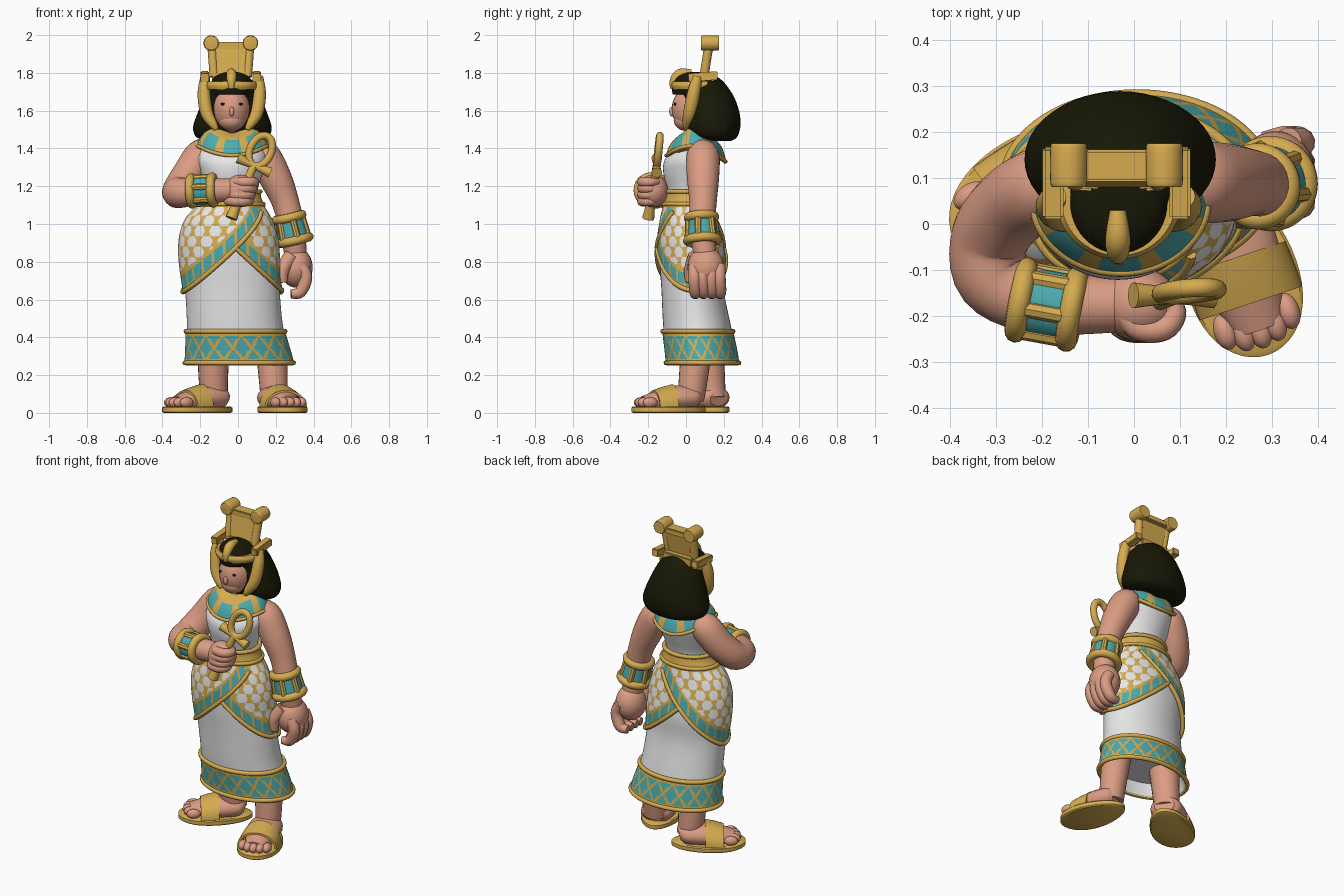
import bpy, bmesh
from math import sin, cos, pi, radians
from mathutils import Vector, Matrix

if "Cube" in bpy.data.objects:
    bpy.data.objects.remove(bpy.data.objects["Cube"])


def material(name, rgb):
    m = bpy.data.materials.new(name)
    m.use_nodes = True
    m.diffuse_color = (*rgb, 1)
    bsdf = m.node_tree.nodes["Principled BSDF"]
    bsdf.inputs["Base Color"].default_value = (*rgb, 1)
    bsdf.inputs["Roughness"].default_value = 0.7
    return m


GOLD = material("gold", (.67, .41, .08))
SKIN = material("skin", (.71, .335, .23))
WHITE = material("white cloth", (.87, .87, .87))
TEAL = material("teal enamel", (.07, .41, .43))
BLACK = material("black hair", (.009, .009, .002))


# ---- helpers ----
def finish(name, bm, mats):
    bmesh.ops.recalc_face_normals(bm, faces=bm.faces)
    me = bpy.data.meshes.new(name)
    bm.to_mesh(me)
    bm.free()
    for m in mats:
        me.materials.append(m)
    me.shade_smooth()
    me.set_sharp_from_angle(angle=radians(40))
    ob = bpy.data.objects.new(name, me)
    bpy.context.scene.collection.objects.link(ob)
    return ob


def grid(name, rings, mats, rule=None, loop=False, caps=True):
    """Skin a list of closed rings; rule(theta, z, t) picks the material."""
    bm = bmesh.new()
    vs = [[bm.verts.new(p) for p in r] for r in rings]
    n, rows = len(rings[0]), len(rings)
    for i in range(rows if loop else rows - 1):
        a, b = vs[i], vs[(i + 1) % rows]
        for j in range(n):
            k = (j + 1) % n
            f = bm.faces.new((a[j], a[k], b[k], b[j]))
            if rule:
                f.material_index = rule((j + .5) / n * 2 * pi, f.calc_center_median().z, (i + .5) / (rows - 1))
    if caps and not loop:
        bm.faces.new(vs[0])
        bm.faces.new(vs[-1])
    return finish(name, bm, mats)


def at(pts, t, loop=False):
    """Smooth interpolation along a list of tuples."""
    n = len(pts)
    i = int(t) if loop else min(int(t), n - 2)
    f = t - i
    a, b, c, d = [pts[(i + k) % n] if loop else pts[max(0, min(n - 1, i + k))] for k in (-1, 0, 1, 2)]
    return [q + .5 * f * (r - p + f * (2 * p - 5 * q + 4 * r - s + f * (3 * (q - r) + s - p)))
            for p, q, r, s in zip(a, b, c, d)]


def ring(sec, n, grow=0, lift=0):
    """Ellipse; lift raises its sides and drops its back a little."""
    z, cx, cy, rx, ry = sec
    return [Vector((cx + (rx + grow) * cos(a), cy + (ry + grow) * sin(a), z + lift * (cos(a) ** 2 - .25 * sin(a))))
            for a in (2 * pi * j / n for j in range(n))]


def loft(name, secs, mats, rule=None, n=48, sub=5, lift=0):
    steps = (len(secs) - 1) * sub
    return grid(name, [ring(at(secs, i / sub), n, 0, lift) for i in range(steps + 1)], mats, rule)


def tube(name, pts, mat, n=16, sub=5, loop=False):
    """Round tube through (x, y, z, radius) points."""
    count = len(pts) * sub if loop else (len(pts) - 1) * sub + 1
    path = [at(pts, i / sub, loop) for i in range(count)]
    pos = [Vector(p[:3]) for p in path]
    rings, side, last = [], None, None
    for i, p in enumerate(pos):
        nxt = pos[(i + 1) % count] if loop else pos[min(i + 1, count - 1)]
        prv = pos[i - 1] if loop else pos[max(i - 1, 0)]
        tan = (nxt - prv).normalized()
        side = last.rotation_difference(tan) @ side if last else tan.orthogonal().normalized()
        last, other = tan, tan.cross(side)
        rings.append([p + path[i][3] * (side * cos(a) + other * sin(a)) for a in (2 * pi * j / n for j in range(n))])
    return grid(name, rings, [mat], loop=loop)


def ellipsoid(name, loc, size, mat):
    bm = bmesh.new()
    bmesh.ops.create_uvsphere(bm, u_segments=32, v_segments=18, radius=1,
                              matrix=Matrix.Translation(loc) @ Matrix.Diagonal((*size, 1)))
    return finish(name, bm, [mat])


def box(name, loc, size, mat, tilt=0):
    bm = bmesh.new()
    bmesh.ops.create_cube(bm, size=1, matrix=Matrix.Translation(loc) @ Matrix.Rotation(tilt, 4, 'X')
                          @ Matrix.Diagonal((*size, 1)))
    bmesh.ops.bevel(bm, geom=bm.edges[:], offset=.005, segments=2, affect='EDGES')
    return finish(name, bm, [mat])


def bracelet(name, a, b, ra, rb):
    a, b = Vector(a), Vector(b)
    axis = (b - a).normalized()
    u = axis.orthogonal().normalized()
    v = axis.cross(u)
    spoke = lambda k, m: u * cos(2 * pi * k / m) + v * sin(2 * pi * k / m)
    for c, r, tag in ((a, ra, "upper"), (b, rb, "lower")):
        tube(f"{name}_{tag}_ring", [(*(c + r * spoke(k, 16)), .024) for k in range(16)], GOLD, 12, 3, True)
    tube(f"{name}_band", [(*a, ra + .004), (*b, rb + .004)], TEAL, 32)
    for k in range(6):
        tube(f"{name}_divider_{k}", [(*(a + ra * spoke(k, 6)), .018), (*(b + rb * spoke(k, 6)), .018)], GOLD, 8)


# ---- dress, with the hem turned inward ----
BODY = [(.255, .007, .088, .283, .188), (.45, -.015, .06, .255, .18), (.65, -.03, .035, .25, .165),
        (.80, -.045, .03, .255, .17), (.92, -.05, .02, .25, .16), (1.02, -.05, .015, .22, .14),
        (1.12, -.04, .015, .155, .12), (1.18, -.035, .015, .14, .115), (1.27, -.035, .02, .165, .14),
        (1.34, -.035, .035, .185, .148), (1.40, -.035, .065, .17, .125), (1.45, -.035, .075, .08, .07)]
loft("dress", [(.34, 0, .08, .245, .16)] + BODY, [WHITE], n=64)


def body(z):
    i = max(k for k in range(len(BODY) - 1) if BODY[k][0] <= z)
    return (z, *at(BODY, i + (z - BODY[i][0]) / (BODY[i + 1][0] - BODY[i][0]))[1:])


def on_body(a, z, grow):
    _, cx, cy, rx, ry = body(z)
    return Vector((cx + (rx + grow) * cos(a), cy + (ry + grow) * sin(a), z))


def hem_rule(a, z, t):
    u, v = a * 17 / (2 * pi), (z - .345) / .13
    near = min(abs((u + v) % 1 - .5), abs((u - v) % 1 - .5))
    return 0 if t < .17 or t > .86 or near < .09 else 1


grid("hem_band", [ring(body(.256 + .182 * i / 18), 255, .007) for i in range(19)], [GOLD, TEAL], hem_rule, caps=False)
for z in (.265, .432):
    tube("hem_cord", [(*p, .013) for p in ring(body(z), 48, .005)], GOLD, 10, 2, True)
grid("belt", [ring(body(1.09 + .09 * i / 6), 64, .016) for i in range(7)], [GOLD])
for z in (1.105, 1.172):
    tube("belt_cord", [(*p, .012) for p in ring(body(z), 48, .014)], GOLD, 10, 2, True)


# ---- wrapped hip cloth: two overlapping panels ----
def across_hip(a):
    return cos(a) + .3 * max(0, sin(a))


def over_edge(a):
    return .84 + .24 * across_hip(a) + .04 * across_hip(a) ** 2


def under_edge(a):
    return .91 - .26 * across_hip(a)


def low(a):
    return min(over_edge(a), under_edge(a))


def wrap_rule(a, z, t):
    d = z - over_edge(a) if z > over_edge(a) else z - under_edge(a)
    if d < .105:
        return 1 if .02 < d < .085 and (a * 13 / pi) % 1 > .22 else 0
    row = z / .055
    u = a * 17 / (2 * pi) + .5 * (int(row) % 2)
    return 2 if abs(u % 1 - .5) + .3 * abs(row % 1 - .5) < .38 else 0


N, ROWS = 238, 80
turns = [2 * pi * j / N for j in range(N)]
grid("hip_wrap", [[on_body(a, 1.11 + (low(a) - 1.11) * i / ROWS, .014) for a in turns] for i in range(ROWS + 1)],
     [GOLD, TEAL, WHITE], wrap_rule, caps=False)
tube("wrap_edge_cord", [(*on_body(a, low(a), .012), .013) for a in turns], GOLD, 10, 1, True)
for start, step, tag in ((-82, 4, "front"), (99, -3.5, "back")):
    arc = [radians(start + step * k) for k in range(13)]
    tube(f"wrap_{tag}_cord", [(*on_body(a, over_edge(a), .015), .012) for a in arc], GOLD, 10, 3)

# ---- collar ----
loft("collar", [(1.465, -.03, .07, .08, .075), (1.435, -.03, .062, .13, .12), (1.395, -.03, .056, .168, .145),
                (1.347, -.03, .053, .19, .159), (1.335, -.03, .053, .183, .152)], [GOLD, TEAL],
     lambda a, z, t: 1 if .3 < t < .69 and abs((a * 4 / pi + .5) % 1 - .5) < .31 else 0, n=120, sub=6, lift=.065)
tube("collar_rim", [(*p, .01) for p in ring((1.347, -.03, .053, .189, .158), 40, 0, .065)], GOLD, 10, 2, True)

# ---- head and hair ----
tube("neck", [(-.035, .07, 1.40, .07), (-.035, .06, 1.55, .062)], SKIN, 24)
ellipsoid("head", (-.033, .045, 1.61), (.1, .12, .13), SKIN)
ellipsoid("chin", (-.033, .005, 1.55), (.07, .07, .058), SKIN)
ellipsoid("nose", (-.033, -.074, 1.595), (.013, .015, .026), SKIN)
for s in (-1, 1):
    ellipsoid("eye", (-.033 + s * .047, -.058, 1.635), (.012, .006, .007), BLACK)
loft("hair", [(1.44, -.03, .15, .13, .09), (1.46, -.03, .145, .19, .125), (1.51, -.03, .14, .208, .147),
              (1.58, -.03, .135, .187, .15), (1.66, -.03, .12, .155, .14), (1.72, -.03, .095, .13, .13),
              (1.765, -.03, .08, .1, .105), (1.795, -.03, .07, .05, .065), (1.80, -.03, .07, .005, .005)], [BLACK])
loft("fringe", [(1.685, -.033, .045, .097, .116), (1.73, -.033, .045, .11, .118), (1.775, -.033, .05, .095, .1),
                (1.80, -.033, .055, .05, .06), (1.805, -.033, .055, .005, .005)], [BLACK])

# ---- headdress ----
loft("headband", [(1.712, -.033, .053, .13, .124), (1.735, -.033, .053, .136, .13),
                  (1.755, -.033, .053, .125, .122)], [GOLD])
tube("brow_ornament", [(-.035, -.07, 1.715, .014), (-.035, -.062, 1.76, .024), (-.035, -.03, 1.795, .027),
                       (-.035, .03, 1.80, .018)], GOLD)
box("crown_base", (-.038, .11, 1.775), (.2, .075, .05), GOLD)
box("crown_panel", (-.038, .11, 1.87), (.19, .035, .18), GOLD, radians(-10))
box("crown_top_bar", (-.038, .127, 1.945), (.19, .07, .035), GOLD)
for s in (-1, 1):
    x = -.038 + s * .1
    tube("crown_post", [(x + s * -.012, .095, 1.78, .024), (x, .12, 1.94, .024)], GOLD)
    tube("crown_scroll", [(x + s * .004, .08, 1.958, .032), (x + s * .004, .09, 1.958, .04),
                          (x + s * .004, .166, 1.958, .04), (x + s * .004, .175, 1.958, .032)], GOLD, 24)
    box("crown_wing", (-.038 + s * .138, .09, 1.78), (.045, .155, .045), GOLD, radians(5))
    tube("side_lappet", [(-.033 + s * .14, .06, 1.78, .026), (-.033 + s * .147, .04, 1.69, .034),
                         (-.033 + s * .133, .02, 1.59, .034), (-.033 + s * .1, .005, 1.53, .024),
                         (-.033 + s * .08, 0, 1.50, .012)], GOLD)

# ---- arms ----
tube("left_arm", [(.10, .085, 1.37, .07), (.138, .09, 1.355, .088), (.2, .09, 1.24, .085), (.25, .09, 1.12, .073),
                  (.285, .085, .98, .068), (.305, .1, .84, .06)], SKIN, 24)
tube("right_arm", [(-.15, .08, 1.38, .07), (-.196, .08, 1.36, .088), (-.262, .04, 1.26, .088),
                   (-.313, -.03, 1.18, .085), (-.305, -.12, 1.165, .08), (-.2, -.17, 1.175, .07),
                   (-.02, -.175, 1.18, .06)], SKIN, 24)
bracelet("left_bracelet", (.27, .082, 1.035), (.298, .088, .915), .07, .08)
bracelet("right_bracelet", (-.245, -.165, 1.175), (-.135, -.185, 1.18), .07, .07)

# ---- hands ----
ellipsoid("left_palm", (.308, .105, .77), (.087, .097, .107), SKIN)
for k in range(4):
    y = .045 + .044 * k
    tube("left_finger", [(.335, y, .78, .033), (.36, y, .715, .034), (.33, y + .005, .64, .032),
                         (.28, y, .63, .024)], SKIN, 12)
tube("left_thumb", [(.28, .05, .83, .04), (.238, .025, .76, .036), (.238, .02, .69, .024)], SKIN, 12)
ellipsoid("right_fist", (.012, -.175, 1.175), (.085, .08, .086), SKIN)
for k in range(4):
    x, z = .005 + .01 * k, 1.12 + .034 * k
    tube("right_finger", [(x - .06, -.19, z, .024), (x - .025, -.227, z, .027), (x + .03, -.227, z, .027),
                          (x + .055, -.19, z, .024), (x + .03, -.15, z, .018)], SKIN, 12)

# ---- looped staff held in the fist ----
hub, up, across = Vector((.085, -.155, 1.31)), Vector((.41, .1, .91)), Vector((.91, 0, -.41))
tube("staff_shaft", [(-.035, -.2, 1.03, .032), (.0, -.185, 1.12, .024), (*hub, .021)], GOLD)
tube("staff_crossbar", [(*(hub + across * d), r) for d, r in ((-.095, .028), (0, .019), (.095, .028))], GOLD)
tube("staff_loop", [(*(hub + up * .085 * (1 - cos(a)) + across * .056 * sin(a)), .02)
                    for a in (2 * pi * k / 16 for k in range(16))], GOLD, 12, 3, True)


# ---- sandalled feet ----
def foot(side, x, y, turn, length):
    outline = [(.122 * cos(a) * (1 - .16 * sin(a)), length * sin(a)) for a in (2 * pi * j / 48 for j in range(48))]
    layers = ((.95, 0), (1, .006), (1, .028), (.95, .034))
    parts = [grid(f"{side}_sole", [[Vector((px * k, py * k, z)) for px, py in outline] for k, z in layers], [GOLD])]
    instep = tube(f"{side}_foot", [(0, .165, .075, .04), (0, .13, .08, .062), (0, .02, .075, .068),
                                   (0, -.07, .062, .052), (0, -.14, .05, .04)], SKIN, 24)
    instep.scale.x = 1.45
    parts.append(instep)
    for k in range(5):
        tx = -.072 + .036 * k
        parts.append(ellipsoid(f"{side}_toe", (tx, -.147 + 4 * tx * tx, .055), (.025, .04, .028), SKIN))
    # strap: arched band with thickness
    arch = lambda w, r: [(w * cos(pi * k / 20), .03 + r * sin(pi * k / 20)) for k in range(21)]
    bands = [[Vector((px, py, pz)) for px, pz in arch(w, r) + arch(w - .012, r - .012)[::-1]]
             for py, w, r in ((-.085, .118, .09), (-.04, .118, .106), (.02, .114, .122))]
    parts.append(grid(f"{side}_strap", bands, [GOLD]))
    for p in parts:
        p.location = (x, y, 0)
        p.rotation_euler.z = turn


foot("left", .227, -.092, .32, .203)
foot("right", -.212, .078, -.94, .212)

# ---- legs ----
tube("left_leg", [(.188, .025, .07, .07), (.188, .035, .15, .075), (.175, .06, .38, .085)], SKIN, 24)
tube("right_leg", [(-.118, .142, .07, .07), (-.13, .132, .15, .076), (-.13, .11, .38, .088)], SKIN, 24)
